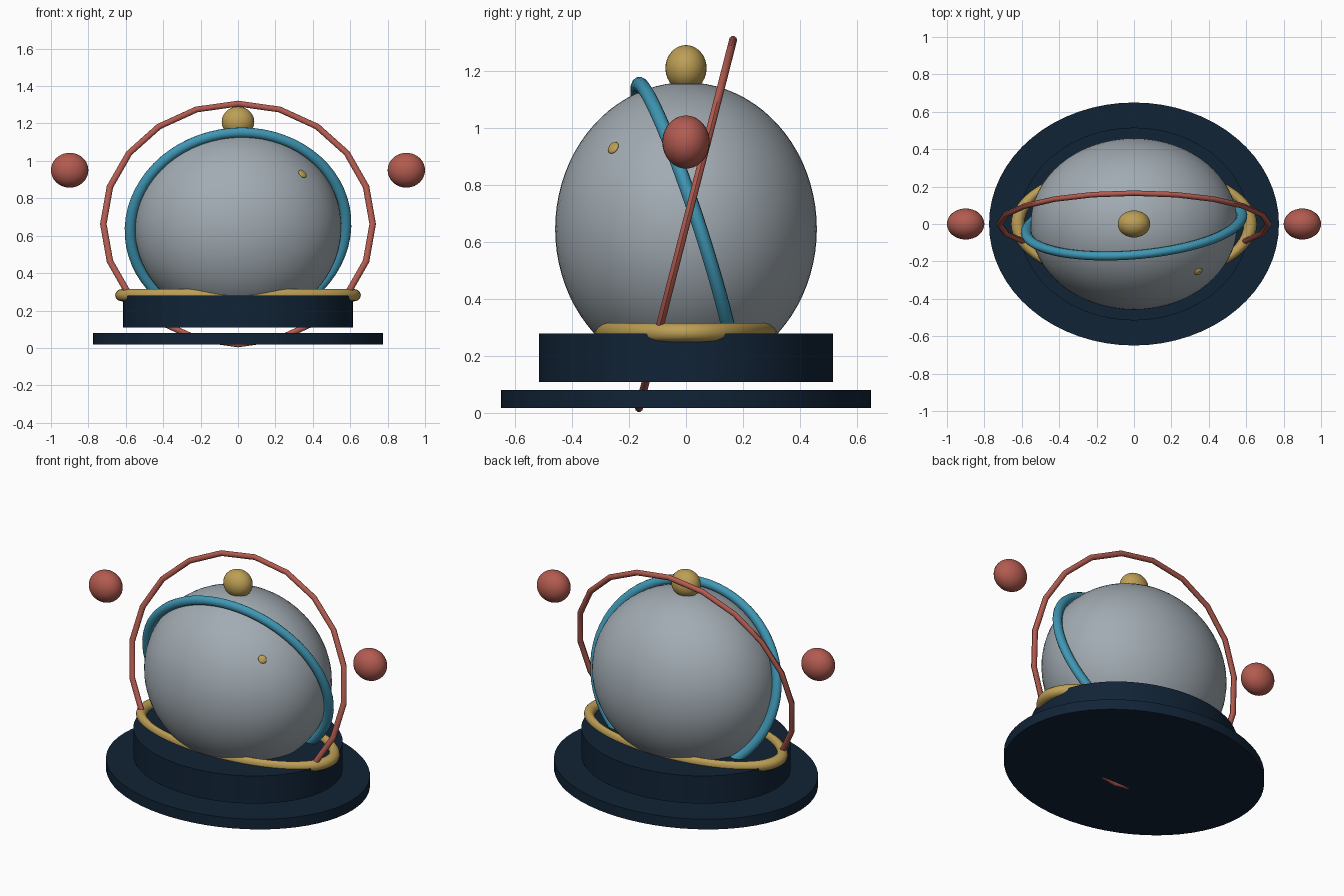
import bpy, math
from mathutils import Matrix, Vector

if "Cube" in bpy.data.objects:
    bpy.data.objects.remove(bpy.data.objects["Cube"])

# The whole model is squashed: depth and height are shorter than width
SX, SY, SZ = 1.0, 0.83, 0.93
SQUASH = Matrix.Diagonal((SX, SY, SZ, 1))


def material(name, rgb):
    m = bpy.data.materials.new(name)
    m.diffuse_color = (*rgb, 1)
    m.use_nodes = True
    m.node_tree.nodes["Principled BSDF"].inputs["Base Color"].default_value = m.diffuse_color
    return m


NAVY = material("navy", (0.0055, 0.017, 0.037))
GREY = material("silver_grey", (0.36, 0.41, 0.45))
BLUE = material("teal_blue", (0.05, 0.31, 0.46))
RED = material("coral_red", (0.45, 0.105, 0.08))
GOLD = material("gold", (0.51, 0.345, 0.09))


def finish(name, mat, centre, shape):
    """Bake the shape matrix, place, colour and smooth the new primitive."""
    ob = bpy.context.object
    ob.name = ob.data.name = name
    ob.data.transform(Matrix.Translation(Vector(centre)) @ shape)
    ob.data.materials.append(mat)
    bpy.ops.object.shade_smooth_by_angle(angle=math.radians(40))
    return ob


def ball(name, mat, centre, r, shape=SQUASH, seg=32, rings=20):
    bpy.ops.mesh.primitive_uv_sphere_add(segments=seg, ring_count=rings, radius=r)
    return finish(name, mat, centre, shape)


def disc(name, mat, r, z0, z1):
    bpy.ops.mesh.primitive_cylinder_add(vertices=64, radius=r, depth=z1 - z0)
    return finish(name, mat, (0, 0, (z0 + z1) / 2), Matrix.Diagonal((1, SY + 0.008, 1, 1)))


def ring(name, mat, centre, R, r, shape, seg=64, sides=12):
    bpy.ops.mesh.primitive_torus_add(major_segments=seg, minor_segments=sides,
                                     major_radius=R, minor_radius=r)
    return finish(name, mat, centre, shape)


def rot(deg, axis):
    return Matrix.Rotation(math.radians(deg), 4, axis)


# Base: floor plate and a drum hovering just above it
disc("base_plate", NAVY, 0.775, 0.017, 0.08)
disc("base_drum", NAVY, 0.615, 0.109, 0.279)

# Globe with top knob
ball("globe", GREY, (0, 0, 0.645), 0.553, seg=64, rings=40)
ball("top_knob", GOLD, (0, 0, 1.209), 0.087)

# Small flat stud on the front right of the globe
normal = Vector((0.62, -0.555, 0.56)).normalized()
stud = SQUASH @ normal.to_track_quat('Z', 'Y').to_matrix().to_4x4() @ Matrix.Diagonal((1, 1, 0.4, 1))
ball("globe_stud", GOLD, (0.345, -0.255, 0.93), 0.026, stud, 20, 12)

# Narrow oval collar lying on the drum
ring("collar", GOLD, (0, 0, 0.282), 0.622, 0.035, Matrix.Diagonal((1, 0.49, SZ, 1)))

# Tilted orbit rings
ring("inner_orbit", BLUE, (0, 0, 0.645), 0.58, 0.029, SQUASH @ rot(6, 'Z') @ rot(110, 'X'))
ring("outer_orbit", RED, (0, 0, 0.6625), 0.72, 0.0175, SQUASH @ rot(74, 'X'), 20, 10)

# Side moons
for side, x in (("left", -0.9), ("right", 0.9)):
    ball(side + "_moon", RED, (x, 0, 0.95), 0.1)
